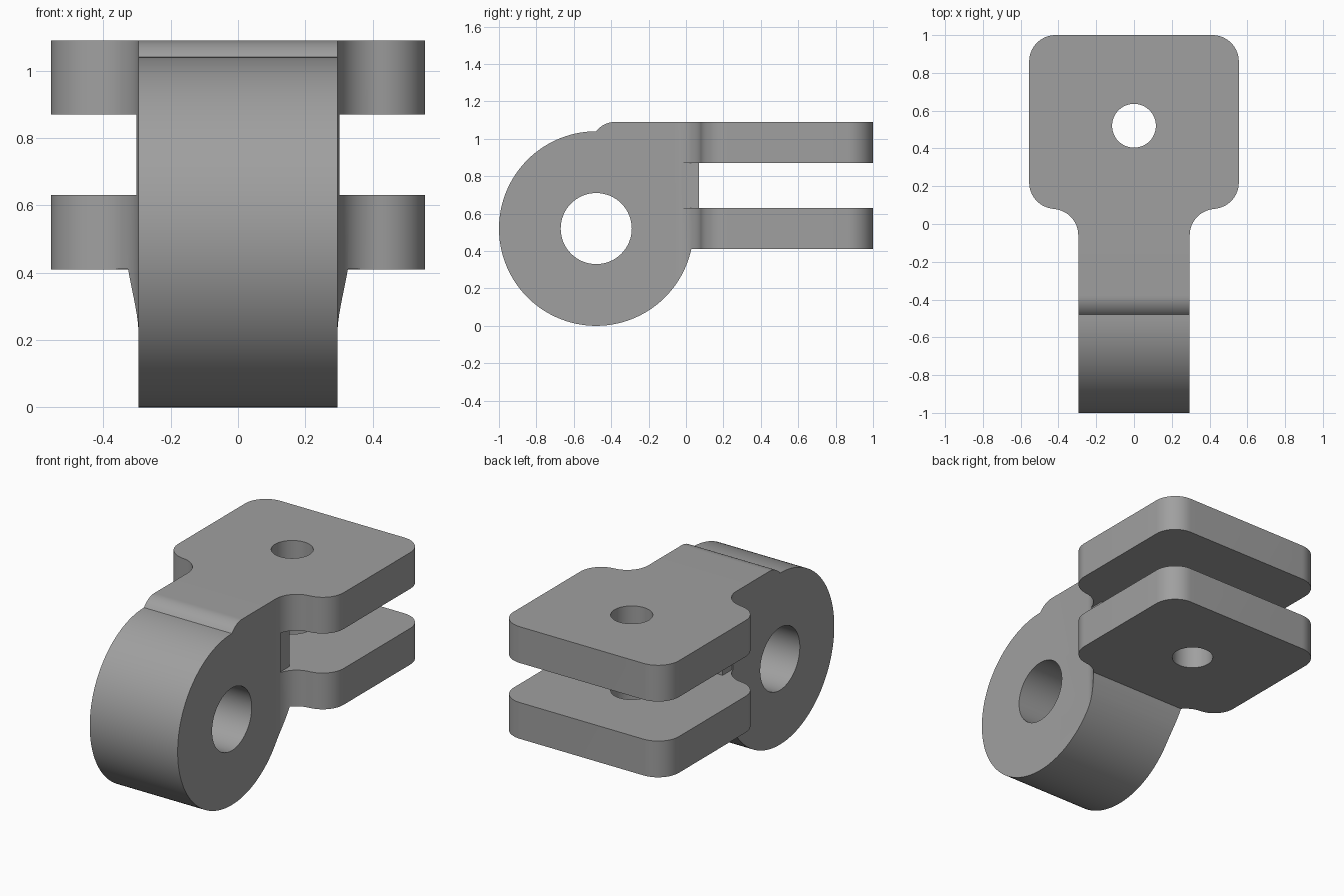
import bpy, bmesh, math
from mathutils import Vector

if "Cube" in bpy.data.objects:
    bpy.data.objects.remove(bpy.data.objects["Cube"])

steel = bpy.data.materials.new("plain grey")
steel.diffuse_color = (0.35, 0.35, 0.35, 1)
steel.use_nodes = True
steel.node_tree.nodes["Principled BSDF"].inputs["Base Color"].default_value = steel.diffuse_color


def arc(cx, cy, r, a0, a1, n):
    """Points along an arc, angles in degrees."""
    return [(cx + r * math.cos(math.radians(a0 + (a1 - a0) * i / n)),
             cy + r * math.sin(math.radians(a0 + (a1 - a0) * i / n)))
            for i in range(n + 1)]


def prism(name, outline, to_3d, direction):
    """Extrude a flat outline along a direction."""
    bm = bmesh.new()
    face = bm.faces.new([bm.verts.new(to_3d(a, b)) for a, b in outline])
    ext = bmesh.ops.extrude_face_region(bm, geom=[face])
    bmesh.ops.translate(bm, vec=Vector(direction),
                        verts=[v for v in ext["geom"] if isinstance(v, bmesh.types.BMVert)])
    bmesh.ops.recalc_face_normals(bm, faces=bm.faces)
    mesh = bpy.data.meshes.new(name)
    bm.to_mesh(mesh)
    bm.free()
    mesh.materials.append(steel)
    ob = bpy.data.objects.new(name, mesh)
    bpy.context.collection.objects.link(ob)
    return ob


def combine(target, tool, operation):
    """Apply a boolean and remove the tool."""
    mod = target.modifiers.new("cut", "BOOLEAN")
    mod.operation, mod.solver, mod.object = operation, "EXACT", tool
    bpy.context.view_layer.objects.active = target
    bpy.ops.object.modifier_apply(modifier=mod.name)
    bpy.data.objects.remove(tool, do_unlink=True)


def side(y, z):
    return (-0.8, y, z)


def plan(x, y):
    return (x, y, -0.2)


# Side outline: round barrel, raised lip and forked tail
side_outline = arc(-0.48, 0.52, 0.52, 90, 347.8, 100)
side_outline += [(1.0, 0.41), (1.0, 0.63), (0.07, 0.63),
                 (0.07, 0.87), (1.0, 0.87), (1.0, 1.09)]
side_outline += arc(-0.38, 0.965, 0.125, 90, 142, 10)[:-1]
bracket = prism("clevis_bracket", side_outline, side, (1.6, 0, 0))

# Plan outline: narrow neck flaring into a rounded square plate
half = [(0.295, -1.1)]
half += arc(0.435, -0.06, 0.14, 180, 94, 16)
half += arc(0.415, 0.22, 0.14, -86, 0, 16)[1:]
half += arc(0.415, 0.86, 0.14, 0, 90, 16)
plan_outline = half + [(-x, y) for x, y in reversed(half)]
combine(bracket, prism("plan_tool", plan_outline, plan, (0, 0, 1.6)), "INTERSECT")

# Trim the flare away between the two fork plates
for s in (-1, 1):
    trim = [(s * 0.2955, -0.02), (s * 0.7, -0.02), (s * 0.7, 0.2), (s * 0.2955, 0.2)]
    combine(bracket, prism("trim_tool", trim, lambda x, y: (x, y, 0.63), (0, 0, 0.24)),
            "DIFFERENCE")

# Barrel bore and vertical pin hole
combine(bracket, prism("bore_tool", arc(-0.48, 0.52, 0.19, 0, 360, 64)[:-1], side,
                       (1.6, 0, 0)), "DIFFERENCE")
combine(bracket, prism("pin_tool", arc(0, 0.52, 0.116, 0, 360, 48)[:-1], plan,
                       (0, 0, 1.6)), "DIFFERENCE")

bpy.ops.object.select_all(action="DESELECT")
bracket.select_set(True)
bpy.context.view_layer.objects.active = bracket
bpy.ops.object.shade_smooth_by_angle(angle=math.radians(25))
